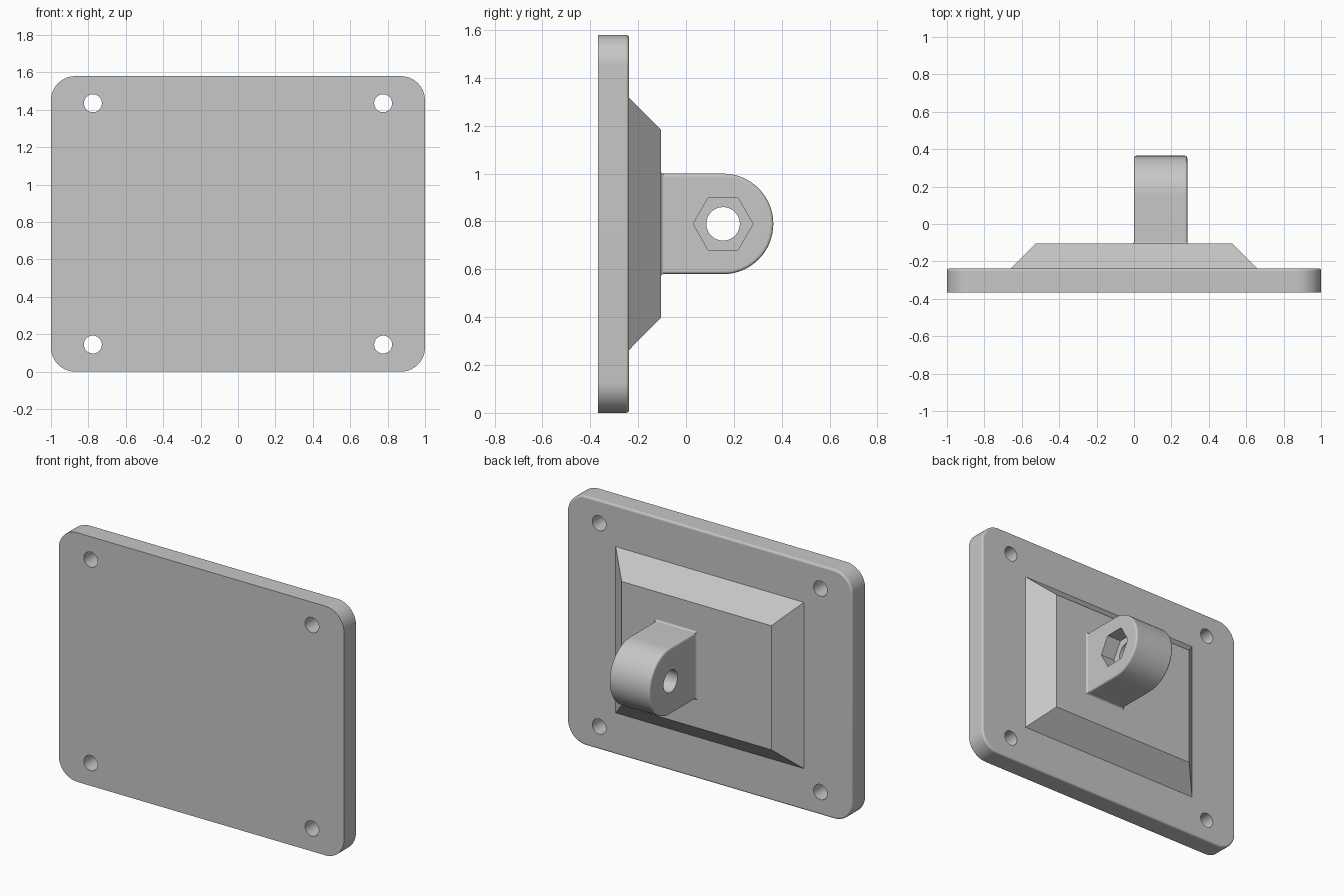
import bpy, bmesh
from math import sin, cos, pi, radians

if "Cube" in bpy.data.objects:
    bpy.data.objects.remove(bpy.data.objects["Cube"])

MID = 0.79           # height of the centre line
FILLET = 0.012
LUG_X, LUG_W = 0.0, 0.285
EYE_Y, EYE_R = 0.155, 0.21

grey = bpy.data.materials.new("light grey")
grey.use_nodes = True
grey.diffuse_color = (0.57, 0.57, 0.57, 1)
grey.node_tree.nodes["Principled BSDF"].inputs["Base Color"].default_value = grey.diffuse_color


def arc(cu, cv, r, start, end, n):
    return [(cu + r * cos(start + (end - start) * i / n),
             cv + r * sin(start + (end - start) * i / n)) for i in range(n + 1)]


def circle(cu, cv, r, n):
    return arc(cu, cv, r, 0, 2 * pi, n)[:-1]


def rect(cx, hx, hz):
    return [(cx + sx * hx, MID + sz * hz) for sx, sz in ((1, 1), (-1, 1), (-1, -1), (1, -1))]


def rounded_rect(hx, hz, r):
    pts = []
    for k, (sx, sz) in enumerate(((1, 1), (-1, 1), (-1, -1), (1, -1))):
        pts += arc(sx * (hx - r), MID + sz * (hz - r), r, k * pi / 2, (k + 1) * pi / 2, 14)
    return pts


def lug_outline(inset):
    r = EYE_R - inset
    return [(-0.13, MID - r)] + arc(EYE_Y, MID, r, -pi / 2, pi / 2, 32) + [(-0.13, MID + r)]


def loft(name, axis, rings):
    """Solid through (position, outline) rings along the x or y axis."""
    bm = bmesh.new()
    loops = []
    for p, outline in rings:
        loops.append([bm.verts.new((p, u, v) if axis == "x" else (u, p, v)) for u, v in outline])
    for a, b in zip(loops, loops[1:]):
        for i in range(len(a)):
            j = (i + 1) % len(a)
            bm.faces.new((a[i], a[j], b[j], b[i]))
    bm.faces.new(loops[0])
    bm.faces.new(loops[-1])
    bmesh.ops.recalc_face_normals(bm, faces=bm.faces)
    mesh = bpy.data.meshes.new(name)
    bm.to_mesh(mesh)
    bm.free()
    mesh.materials.append(grey)
    obj = bpy.data.objects.new(name, mesh)
    bpy.context.collection.objects.link(obj)
    return obj


def combine(body, tool, operation):
    tool.hide_render = True
    mod = body.modifiers.new(tool.name, "BOOLEAN")
    mod.operation, mod.solver, mod.object = operation, "EXACT", tool
    bpy.context.view_layer.objects.active = body
    bpy.ops.object.modifier_apply(modifier=mod.name)
    bpy.data.objects.remove(tool)


steps = [i * pi / 6 for i in range(4)]   # quarter round used on edges

# Back plate with a rounded rear edge
rings = [(-0.367, rounded_rect(1, MID, 0.13))]
for t in steps:
    d = FILLET * (1 - cos(t))
    rings.append((-0.238 - FILLET + FILLET * sin(t), rounded_rect(1 - d, MID - d, 0.13 - d)))
bracket = loft("mounting_bracket", "y", rings)

# Tapered pedestal
pedestal = loft("pedestal", "y", [(-0.28, rect(0, 0.66, 0.527)), (-0.238, rect(0, 0.66, 0.527)),
                                  (-0.105, rect(0, 0.525, 0.393))])
combine(bracket, pedestal, "UNION")

# Lug with rounded rims
near = [(LUG_X + FILLET * (1 - cos(t)), lug_outline(FILLET * (1 - sin(t)))) for t in steps]
far = [(2 * LUG_X + LUG_W - x, outline) for x, outline in reversed(near)]
combine(bracket, loft("lug", "x", near + far), "UNION")

# Small flare where the lug meets the pedestal
centre, half = LUG_X + LUG_W / 2, LUG_W / 2
flare = loft("lug_flare", "y", [(y, rect(centre, half + e, EYE_R + e))
                                for y, e in ((-0.12, 0.008), (-0.105, 0.008), (-0.102, 0.003), (-0.095, -0.001))])
combine(bracket, flare, "UNION")

# Screw holes in the corners
for sx in (-1, 1):
    for sz in (-1, 1):
        hole = loft("screw_hole", "y", [(y, circle(sx * 0.776, MID + sz * 0.645, 0.048, 40))
                                        for y in (-0.5, -0.1)])
        combine(bracket, hole, "DIFFERENCE")

# Bolt hole through the lug and hexagonal nut pocket on its left face
bolt = loft("bolt_hole", "x", [(x, circle(EYE_Y, MID, 0.07, 48)) for x in (-0.1, 0.4)])
combine(bracket, bolt, "DIFFERENCE")
nut = loft("nut_pocket", "x", [(x, circle(EYE_Y, MID, 0.125, 6)) for x in (LUG_W - 0.1, 0.4)])
combine(bracket, nut, "DIFFERENCE")

# Smooth the curves, keep the edges crisp
bpy.ops.object.select_all(action="DESELECT")
bracket.select_set(True)
bpy.context.view_layer.objects.active = bracket
bpy.ops.object.shade_smooth_by_angle(angle=radians(12))
